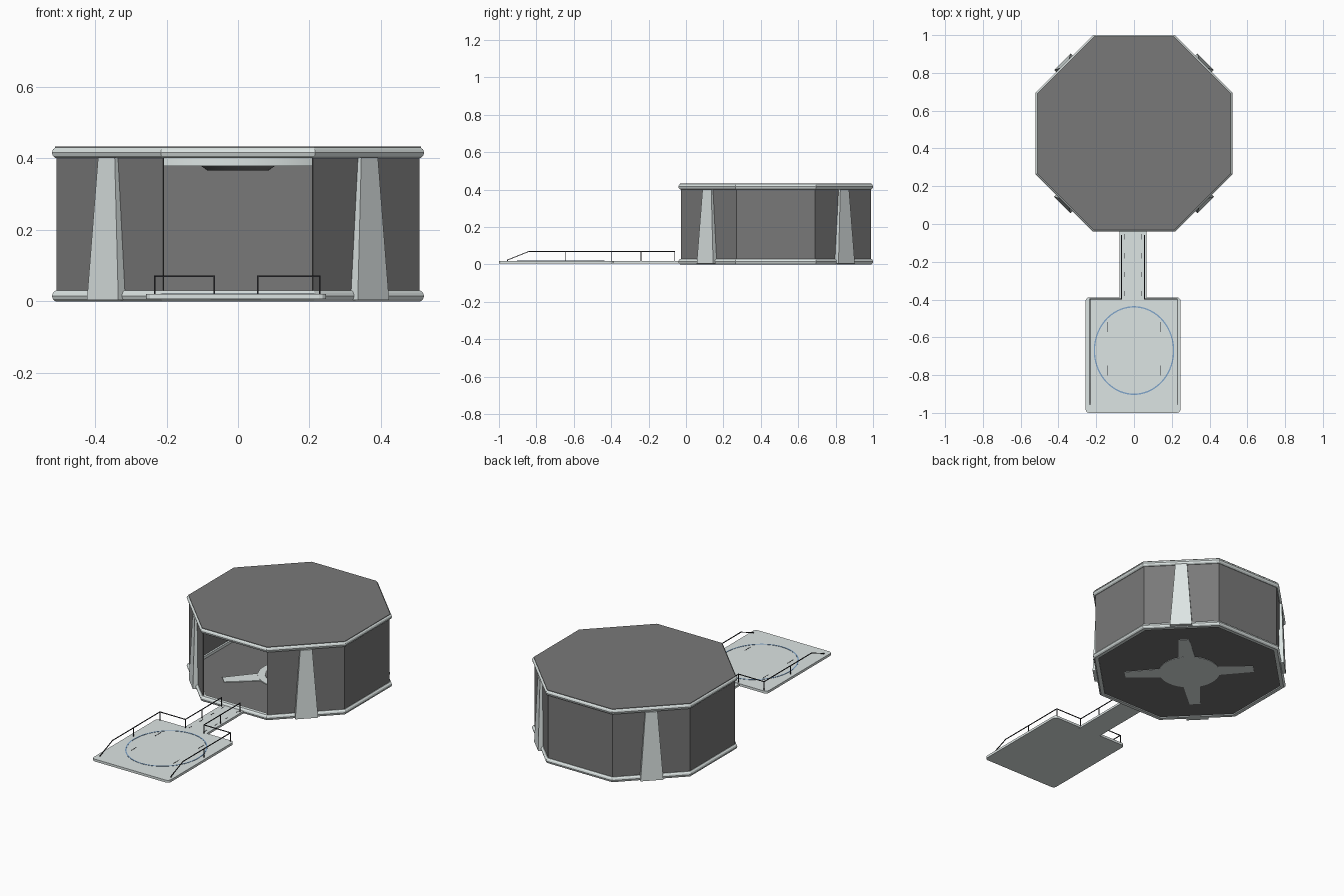
import bpy, bmesh, math
from mathutils import Vector, Matrix

if "Cube" in bpy.data.objects:
    bpy.data.objects.remove(bpy.data.objects["Cube"])

CY = 0.48                       # centre of the octagonal hall
K = 1 / math.cos(math.pi / 8)   # apothem -> corner radius


def mat(name, c):
    m = bpy.data.materials.new(name)
    m.diffuse_color = (*c, 1)
    m.use_nodes = True
    m.node_tree.nodes["Principled BSDF"].inputs["Base Color"].default_value = m.diffuse_color
    return m


LIGHT = mat("light_trim", (0.72, 0.78, 0.77))
DARK = mat("dark_panel", (0.19, 0.19, 0.19))
FLOOR = mat("floor_grey", (0.17, 0.17, 0.17))
BLACK = mat("rail_black", (0.03, 0.03, 0.035))
BLUE = mat("marking_blue", (0.22, 0.38, 0.6))


def finish(name, bm, m, smooth=False):
    bmesh.ops.recalc_face_normals(bm, faces=bm.faces)
    me = bpy.data.meshes.new(name)
    bm.to_mesh(me)
    bm.free()
    me.materials.append(m)
    ob = bpy.data.objects.new(name, me)
    bpy.context.collection.objects.link(ob)
    if smooth:
        bpy.context.view_layer.objects.active = ob
        ob.select_set(True)
        bpy.ops.object.shade_smooth_by_angle(angle=math.radians(40))
        ob.select_set(False)
    return ob


def lathe(name, profile, m, n=8, centre=(0, CY), scale=(1, 1), smooth=False):
    """Sweep a closed (distance, z) profile around n sides."""
    bm = bmesh.new()
    k = K if n == 8 else 1
    rings = []
    for i in range(n):
        a = 2 * math.pi * (i + 0.5) / n
        rings.append([bm.verts.new((centre[0] + r * k * math.cos(a) * scale[0],
                                    centre[1] + r * k * math.sin(a) * scale[1], z))
                      for r, z in profile])
    p = len(profile)
    for i in range(n):
        a, b = rings[i], rings[(i + 1) % n]
        for j in range(p):
            bm.faces.new((a[j], b[j], b[(j + 1) % p], a[(j + 1) % p]))
    return finish(name, bm, m, smooth)


def disc(name, r, z0, z1, m, n=48, centre=(0, CY), r2=None):
    bm = bmesh.new()
    k = K if n == 8 else 1
    bmesh.ops.create_cone(bm, cap_ends=True, segments=n, radius1=r * k,
                          radius2=(r2 or r) * k, depth=z1 - z0)
    rot = Matrix.Rotation(math.pi / 8, 4, 'Z') if n == 8 else Matrix()
    bm.transform(Matrix.Translation((*centre, (z0 + z1) / 2)) @ rot)
    return finish(name, bm, m, n > 8)


def prism(name, pts, z0, z1, m, bevel=0):
    """Extrude a flat outline upward, optionally rounding its upright corners."""
    bm = bmesh.new()
    f = bm.faces.new([bm.verts.new((x, y, z0)) for x, y in pts])
    top = bmesh.ops.extrude_face_region(bm, geom=[f])["geom"]
    bmesh.ops.translate(bm, vec=(0, 0, z1 - z0),
                        verts=[v for v in top if isinstance(v, bmesh.types.BMVert)])
    if bevel:
        up = [e for e in bm.edges if abs(e.verts[0].co.z - e.verts[1].co.z) > 1e-5]
        bmesh.ops.bevel(bm, geom=up, offset=bevel, segments=3, profile=0.5,
                        affect='EDGES')
    return finish(name, bm, m)


def rect(x0, x1, y0, y1):
    return [(x0, y0), (x1, y0), (x1, y1), (x0, y1)]


def bars(name, segs, w, m):
    """Thin square bars between pairs of points."""
    bm = bmesh.new()
    for a, b in segs:
        a, b = Vector(a), Vector(b)
        d = b - a
        q = d.to_track_quat('Z', 'Y').to_matrix().to_4x4()
        bmesh.ops.create_cube(bm, size=1, matrix=Matrix.Translation((a + b) / 2) @ q
                              @ Matrix.Diagonal((w, w, d.length + w, 1)))
    return finish(name, bm, m)


# Rounded octagonal rims at base and roof
def rim(z, inner):
    return [(inner, z), (0.511, z), (0.518, z + 0.006), (0.521, z + 0.015),
            (0.518, z + 0.024), (0.511, z + 0.03), (inner, z + 0.03)]


lathe("base_rim", rim(0, 0.49), LIGHT)
lathe("roof_rim", rim(0.401, 0.49), LIGHT)
disc("roof_panel", 0.512, 0.405, 0.433, DARK, 8)
disc("hall_floor", 0.495, 0.006, 0.014, FLOOR, 8)

# Seven wall panels, the front one left open
bm = bmesh.new()
h = math.tan(math.pi / 8)
for i in range(1, 8):
    rot = Matrix.Translation((0, CY, 0)) @ Matrix.Rotation(i * math.pi / 4, 4, 'Z')
    vs = [bm.verts.new(rot @ Vector((s * r * h, -r, z)))
          for z in (0.015, 0.41) for s, r in ((-1, 0.508), (1, 0.508), (1, 0.5), (-1, 0.5))]
    for f in ((0, 1, 5, 4), (1, 2, 6, 5), (2, 3, 7, 6), (3, 0, 4, 7), (3, 2, 1, 0), (4, 5, 6, 7)):
        bm.faces.new([vs[j] for j in f])
finish("wall_panels", bm, DARK)

# Leaning tapered buttresses on the four diagonal walls
for i, nm in enumerate(("front_right", "back_right", "back_left", "front_left")):
    bm = bmesh.new()
    rot = Matrix.Translation((0, CY, 0)) @ Matrix.Rotation(math.pi / 4 + i * math.pi / 2, 4, 'Z')
    vs = [bm.verts.new(rot @ Vector((s * w, -r, z)))
          for z, w, out in ((0.004, 0.062, 0.536), (0.402, 0.033, 0.521))
          for s, r in ((-1, out), (1, out), (1, 0.5), (-1, 0.5))]
    for f in ((0, 1, 5, 4), (1, 2, 6, 5), (2, 3, 7, 6), (3, 0, 4, 7), (3, 2, 1, 0), (4, 5, 6, 7)):
        bm.faces.new([vs[j] for j in f])
    finish(nm + "_buttress", bm, LIGHT)
    # Tapered floor strip pointing at each buttress
    pts = [rot @ Vector((x, y, 0)) for x, y in
           ((-0.05, -0.12), (0.05, -0.12), (0.03, -0.36), (-0.03, -0.36))]
    prism(nm + "_floor_strip", [(p.x, p.y) for p in pts], 0.004, 0.018, LIGHT)

# Floor hub and ceiling lamp
disc("floor_hub", 0.17, 0.003, 0.019, LIGHT)
lathe("floor_hub_ring", [(0.10, 0.018), (0.13, 0.018), (0.13, 0.022), (0.10, 0.022)], DARK, 48)
disc("ceiling_plate", 0.44, 0.379, 0.406, LIGHT, 64)
disc("ceiling_lamp", 0.085, 0.366, 0.38, DARK, 48, r2=0.105)

# Landing pad and walkway
prism("landing_pad", rect(-0.257, 0.247, -1.0, -0.388), 0.006, 0.02, LIGHT, 0.02)
prism("walkway", rect(-0.077, 0.065, -0.40, -0.03), 0.005, 0.018, LIGHT)
lathe("pad_circle", [(0.97, 0.019), (1.0, 0.019), (1.0, 0.0215), (0.97, 0.0215)], BLUE, 64,
      (0, -0.67), (0.213, 0.235))

# Painted dashes on pad and walkway
dashes = [((x, y, 0.0195), (x, y + 0.05, 0.0195))
          for x in (-0.14, 0.14) for y in (-0.80, -0.57)]
dashes += [((x, y, 0.0175), (x, y + 0.025, 0.0175))
           for x in (-0.052, 0.042) for y in (-0.38, -0.28, -0.18, -0.08)]
bars("painted_dashes", dashes, 0.003, BLACK)

# Hand rails with posts on both sides
for nm, xo, xi in (("left", -0.233, -0.066), ("right", 0.229, 0.055)):
    T, B = 0.07, 0.015
    path = [(xo, -0.955, 0.024), (xo, -0.84, T), (xo, -0.397, T), (xi, -0.397, T), (xi, -0.06, T)]
    segs = list(zip(path, path[1:]))
    segs += [((x, y, B), (x, y, T)) for x, y in
             ((xo, -0.645), (xo, -0.397), (xi, -0.397), (xi, -0.24), (xi, -0.06))]
    segs.append(((xo, -0.955, B), (xo, -0.955, 0.024)))
    bars(nm + "_hand_rail", segs, 0.004, BLACK)
